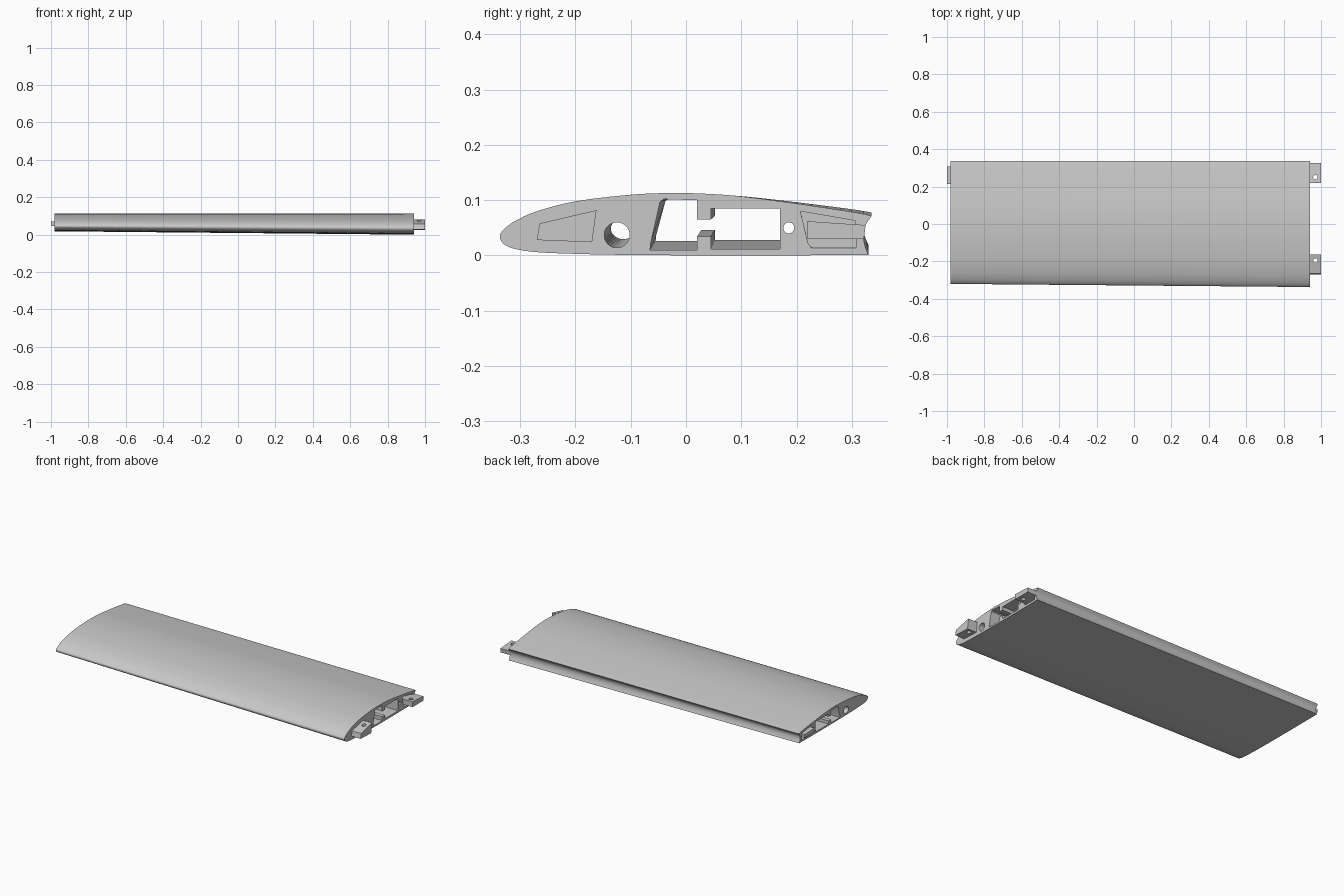
import bpy, bmesh, math
from mathutils import Vector

cube = bpy.data.objects.get("Cube")
if cube:
    bpy.data.objects.remove(cube, do_unlink=True)

grey = bpy.data.materials.new("light grey")
grey.use_nodes = True
colour = (0.58, 0.58, 0.58, 1)
grey.diffuse_color = colour
grey.node_tree.nodes["Principled BSDF"].inputs["Base Color"].default_value = colour

ROOT, TIP = 0.94, -0.98


def place(x, y, z, taper):
    """Shrink and lift a section point towards the tip."""
    t = (ROOT - x) / (ROOT - TIP) if taper else 0
    return (x, 0.335 + (y - 0.335) * (1 - 0.025 * t), z + t * (0.018 - 0.17 * z))


def loft(name, profile, x0, x1, taper=True):
    """Closed side profile (y, z) run from x0 to x1."""
    bm = bmesh.new()
    rings = [[bm.verts.new(place(x, y, z, taper)) for y, z in profile] for x in (x0, x1)]
    n = len(profile)
    for i in range(n):
        j = (i + 1) % n
        bm.faces.new((rings[0][i], rings[0][j], rings[1][j], rings[1][i]))
    bm.faces.new(rings[0])
    bm.faces.new(rings[1])
    bmesh.ops.recalc_face_normals(bm, faces=bm.faces)
    mesh = bpy.data.meshes.new(name)
    bm.to_mesh(mesh)
    bm.free()
    mesh.materials.append(grey)
    ob = bpy.data.objects.new(name, mesh)
    bpy.context.collection.objects.link(ob)
    return ob


def spline(points, steps=4):
    """Smooth curve through the points."""
    p = [Vector(q) for q in points]
    p = [2 * p[0] - p[1]] + p + [2 * p[-1] - p[-2]]
    out = []
    for a, b, c, d in zip(p, p[1:], p[2:], p[3:]):
        for k in range(steps):
            t = k / steps
            out.append(0.5 * (2 * b + (c - a) * t + (2 * a - 5 * b + 4 * c - d) * t * t
                              + (3 * b - a - 3 * c + d) * t ** 3))
    return out + [p[-2]]


def circle(y, z, r, n=32):
    return [(y + r * math.cos(2 * math.pi * i / n), z + r * math.sin(2 * math.pi * i / n))
            for i in range(n)]


def select(ob):
    bpy.ops.object.select_all(action='DESELECT')
    ob.select_set(True)
    bpy.context.view_layer.objects.active = ob


def cut(ob, *cutters):
    select(ob)
    for c in cutters:
        c.hide_render = True
        mod = ob.modifiers.new("cut", 'BOOLEAN')
        mod.operation = 'DIFFERENCE'
        mod.solver = 'EXACT'
        mod.object = c
        bpy.ops.object.modifier_apply(modifier=mod.name)
        bpy.data.objects.remove(c, do_unlink=True)


def smooth(ob):
    select(ob)
    bpy.ops.object.shade_smooth_by_angle(angle=math.radians(30))


# Aerofoil skin with a hollow trailing edge
skin = spline([(0.336, 0.072), (0.3, 0.079), (0.2, 0.094), (0.1, 0.107), (0.03, 0.112),
               (-0.03, 0.113), (-0.1, 0.11), (-0.2, 0.098), (-0.27, 0.08), (-0.31, 0.062),
               (-0.331, 0.046), (-0.337, 0.034), (-0.33, 0.021), (-0.31, 0.012),
               (-0.27, 0.006), (-0.2, 0.003), (-0.1, 0.001), (0.1, 0.0), (0.33, 0.001)])
hollow = spline([(0.33, 0.001), (0.324, 0.018), (0.321, 0.036), (0.324, 0.053), (0.336, 0.072)])
wing = loft("wing_panel", skin + hollow[1:-1], ROOT, TIP)

# Full length bay, spar tube and wire hole
bay = [(-0.065, 0.01), (-0.064, 0.022), (-0.047, 0.097), (-0.04, 0.102), (0.02, 0.1),
       (0.02, 0.065), (0.045, 0.065), (0.045, 0.085), (0.17, 0.085), (0.17, 0.012),
       (0.045, 0.012), (0.045, 0.034), (0.02, 0.034), (0.02, 0.01)]
cut(wing,
    loft("bay_cutter", bay, 1.1, -1.1),
    loft("tube_cutter", circle(-0.125, 0.037, 0.023), 1.1, -1.1),
    loft("wire_cutter", circle(0.186, 0.05, 0.01, 24), 1.1, -1.1, False))

# Open pockets for the rear tabs
pocket = [(0.207, 0.08), (0.221, 0.022), (0.227, 0.014), (0.308, 0.014), (0.306, 0.063)]
cut(wing, loft("root_pocket_cutter", pocket, 1.1, ROOT - 0.05),
    loft("tip_pocket_cutter", pocket, -1.1, TIP + 0.05))
smooth(wing)


def tab(name, profile, x0, x1, hole=None):
    ob = loft(name, profile, x0, x1, False)
    if hole:
        bpy.ops.mesh.primitive_cylinder_add(vertices=24, radius=0.012, depth=0.5,
                                            location=(0.97, hole, 0.05))
        cut(ob, bpy.context.object)
    smooth(ob)


# Joining tabs with screw holes
tab("front_tab", [(-0.27, 0.028), (-0.265, 0.058), (-0.162, 0.082), (-0.17, 0.024)],
    ROOT - 0.01, 1.0, -0.195)
tab("rear_tab", [(0.22, 0.03), (0.22, 0.062), (0.325, 0.055), (0.322, 0.03)],
    ROOT - 0.005, 1.0, 0.25)
tab("rear_tab_neck", [(0.222, 0.03), (0.222, 0.062), (0.311, 0.055), (0.311, 0.03)],
    ROOT - 0.06, ROOT - 0.004)
tab("tip_tab", [(0.214, 0.047), (0.214, 0.07), (0.308, 0.067), (0.308, 0.047)],
    TIP + 0.06, -1.0)
bpy.ops.object.select_all(action='DESELECT')
